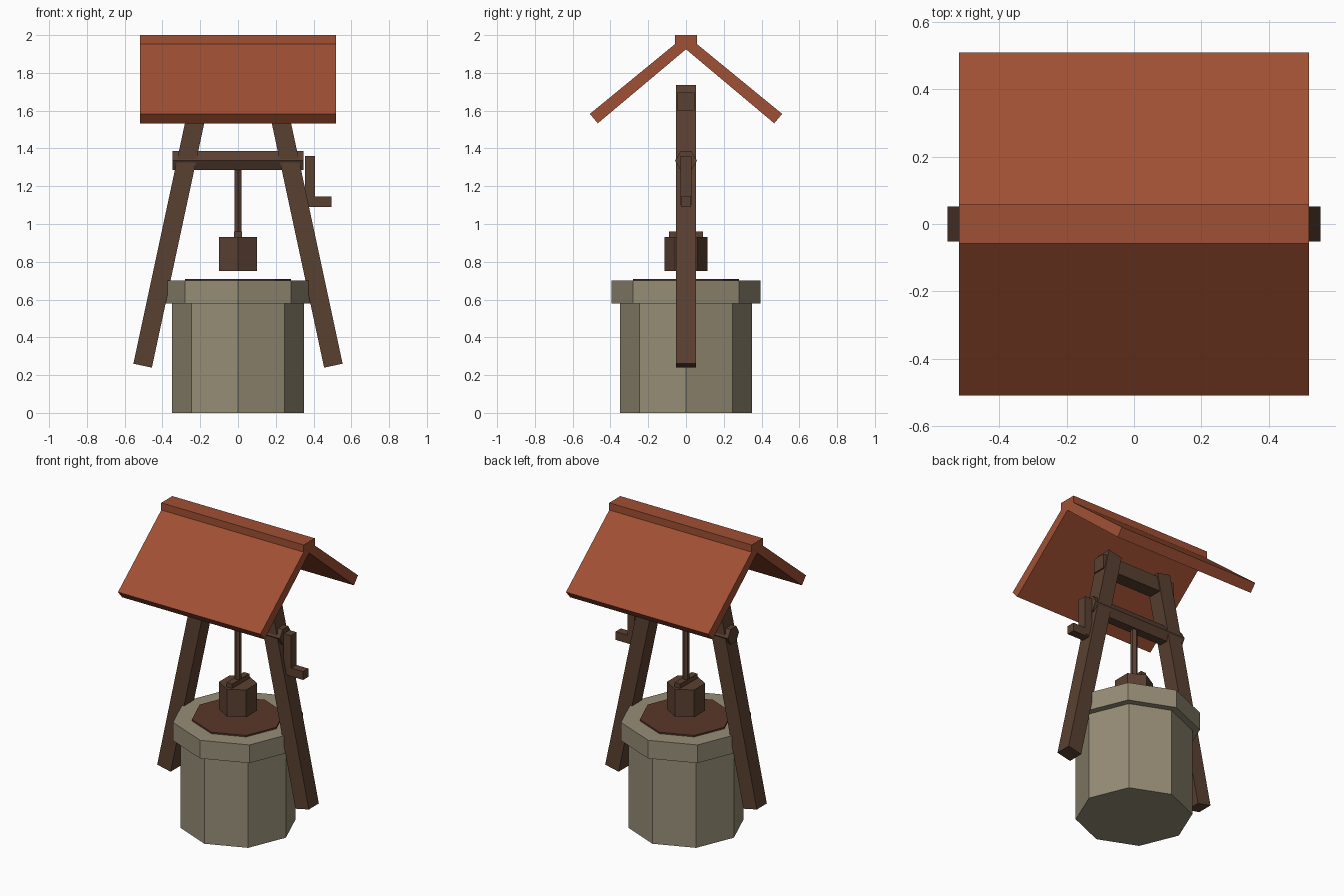
import bpy, bmesh, math
from mathutils import Matrix, Vector

if "Cube" in bpy.data.objects:
    bpy.data.objects.remove(bpy.data.objects["Cube"])


def material(name, rgb):
    m = bpy.data.materials.new(name)
    lin = [((c / 255 + 0.055) / 1.055) ** 2.4 for c in rgb]
    m.diffuse_color = (*lin, 1)
    m.use_nodes = True
    m.node_tree.nodes["Principled BSDF"].inputs["Base Color"].default_value = m.diffuse_color
    return m


STONE = material("stone", (150, 141, 118))
WOOD = material("dark wood", (90, 64, 49))
LID = material("reddish wood", (88, 55, 41))
ROOF = material("roof red", (160, 80, 52))


def finish(name, bm, mat):
    bmesh.ops.recalc_face_normals(bm, faces=bm.faces)
    me = bpy.data.meshes.new(name)
    bm.to_mesh(me)
    bm.free()
    me.materials.append(mat)
    ob = bpy.data.objects.new(name, me)
    bpy.context.collection.objects.link(ob)
    return ob


def box(name, lo, hi, mat, matrix=None):
    bm = bmesh.new()
    lo, hi = Vector(lo), Vector(hi)
    bmesh.ops.create_cube(bm, size=1, matrix=Matrix.Translation((lo + hi) / 2)
                          @ Matrix.Diagonal((*(hi - lo), 1)))
    if matrix:
        bm.transform(matrix)
    return finish(name, bm, mat)


def prism(name, outline, direction, mat):
    """Extrude a closed outline of 3D points along a direction."""
    bm = bmesh.new()
    face = bm.faces.new([bm.verts.new(p) for p in outline])
    ext = bmesh.ops.extrude_face_region(bm, geom=[face], use_keep_orig=True)
    verts = [g for g in ext["geom"] if isinstance(g, bmesh.types.BMVert)]
    bmesh.ops.translate(bm, verts=verts, vec=direction)
    return finish(name, bm, mat)


def column(name, sides, r, z0, z1, mat):
    """Upright regular prism with a corner on the y axis."""
    a = [math.tau * i / sides for i in range(sides)]
    return prism(name, [(r * math.sin(t), r * math.cos(t), z0) for t in a],
                 (0, 0, z1 - z0), mat)


# Stone well and its cover
column("well_wall", 8, 0.35, 0, 0.58, STONE)
column("well_rim", 8, 0.395, 0.58, 0.70, STONE)
column("well_cover", 8, 0.28, 0.69, 0.71, LID)

# Leaning legs
for s, side in ((-1, "left"), (1, "right")):
    lean = Matrix.Translation((s * 0.505, 0, 0.25)) @ Matrix.Rotation(-s * math.radians(12.1), 4, 'Y')
    box(side + "_leg", (-0.05, -0.052, 0), (0.05, 0.052, 1.508), WOOD, lean)

# Top beam and winding shaft
box("top_beam", (-0.275, -0.045, 1.60), (0.275, 0.045, 1.695), WOOD)
hexa = [math.tau * i / 6 for i in range(6)]
prism("winding_shaft", [(-0.347, 0.058 * math.cos(t), 1.335 + 0.058 * math.sin(t)) for t in hexa],
      (0.694, 0, 0), WOOD)

# Crank
box("crank_arm", (0.354, -0.03, 1.10), (0.407, 0.03, 1.36), WOOD)
box("crank_handle", (0.36, -0.027, 1.09), (0.495, 0.027, 1.145), WOOD)

# Rope and bucket
column("rope", 6, 0.022, 0.93, 1.32, WOOD)
column("bucket", 6, 0.115, 0.75, 0.93, WOOD)
box("bucket_handle", (-0.02, -0.09, 0.92), (0.02, 0.09, 0.96), WOOD)

# Roof panels and ridge cap
for s, side in ((-1, "front"), (1, "back")):
    prism(side + "_roof_panel",
          [(-0.52, s * y, z) for y, z in
           ((0, 1.925), (0.467, 1.533), (0.509, 1.583), (0, 2.0))],
          (1.04, 0, 0), ROOF)
box("ridge_cap", (-0.52, -0.058, 1.945), (0.52, 0.058, 2.0), ROOF)
